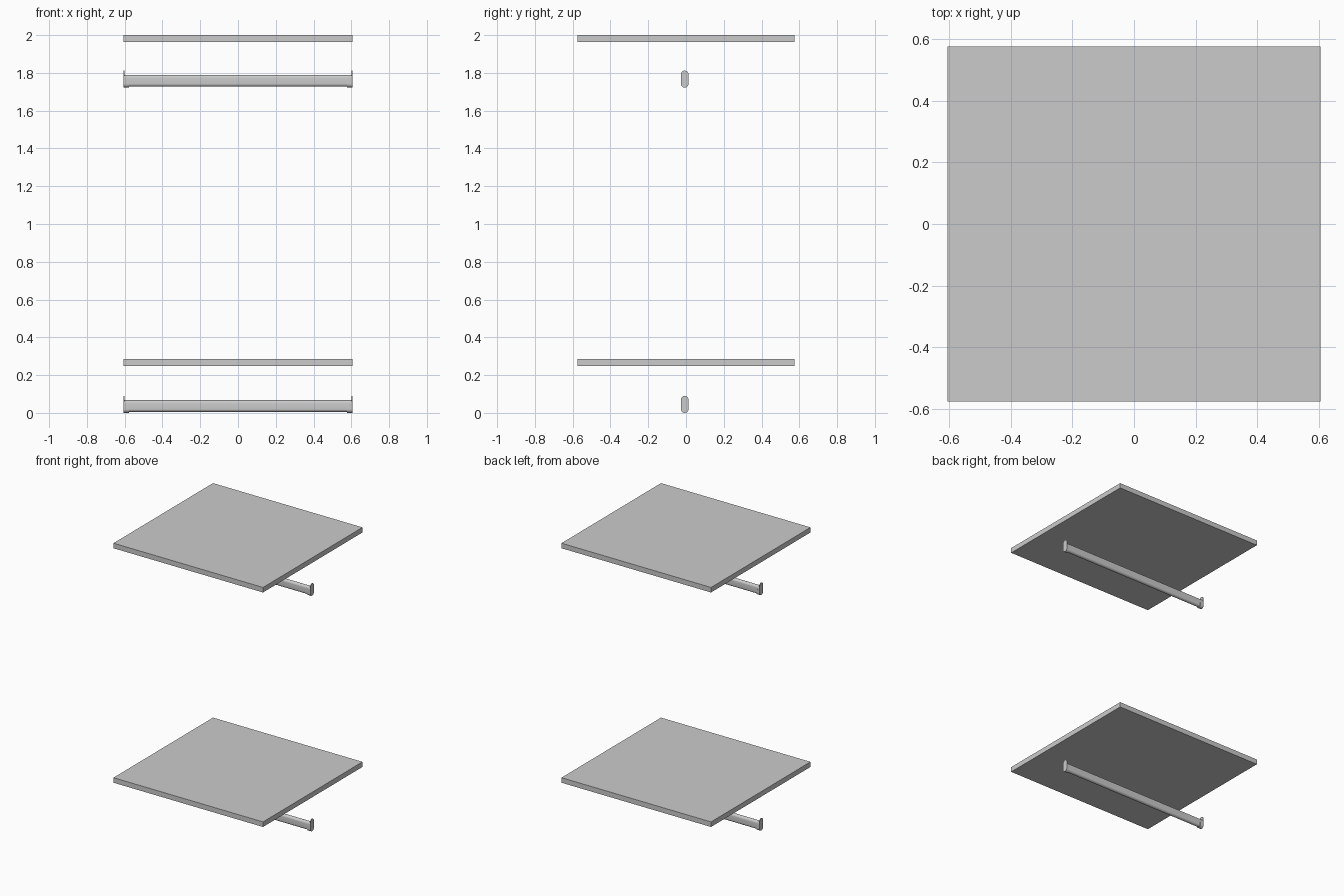
import bpy, bmesh, math

if "Cube" in bpy.data.objects:
    bpy.data.objects.remove(bpy.data.objects["Cube"])

HX, HY = 0.605, 0.575
RAIL_Y = -0.007


def finish(name, bm, smooth=True):
    bmesh.ops.recalc_face_normals(bm, faces=bm.faces)
    me = bpy.data.meshes.new(name)
    bm.to_mesh(me)
    bm.free()
    ob = bpy.data.objects.new(name, me)
    bpy.context.collection.objects.link(ob)
    if smooth:
        bpy.ops.object.select_all(action='DESELECT')
        ob.select_set(True)
        bpy.context.view_layer.objects.active = ob
        bpy.ops.object.shade_smooth_by_angle(angle=math.radians(35))
    return ob


def stadium(r, z0, z1, n=12):
    """Upright rounded slot outline as (y, z) points."""
    top = [(r * math.cos(math.pi * i / n), z1 - r + r * math.sin(math.pi * i / n)) for i in range(n + 1)]
    low = [(-y, z0 + z1 - z) for y, z in top]
    return top + low


def prism(name, outline, x0, x1):
    bm = bmesh.new()
    a = [bm.verts.new((x0, RAIL_Y + y, z)) for y, z in outline]
    b = [bm.verts.new((x1, RAIL_Y + y, z)) for y, z in outline]
    bm.faces.new(a)
    bm.faces.new(b)
    for i in range(len(a)):
        j = (i + 1) % len(a)
        bm.faces.new((a[i], a[j], b[j], b[i]))
    return finish(name, bm)


def cup_depth(z):
    """Cup reach from the wall, tapering in a curve towards its open top."""
    t = min(max((z - 0.036) / 0.022, 0), 1)
    return 0.004 + 0.023 * (1 - t) ** 1.6


def cup(name, side, base):
    ro, ri = 0.02, 0.0165
    zs = [0.058 - 0.004 * i for i in range(7)] + [0.028]
    path = [(1, 0, z) for z in zs]
    path += [(math.cos(a), math.sin(a), 0.02) for a in [-math.pi * i / 16 for i in range(17)]]
    path += [(-1, 0, z) for z in reversed(zs)]
    bm = bmesh.new()
    rings = []
    for c, s, z in path:
        d = cup_depth(z)
        rings.append([bm.verts.new((side * (HX - x), RAIL_Y + r * c, base + z + r * s))
                      for r, x in ((ro, 0.002), (ro, d), (ri, d), (ri, 0.002))])
    for p, q in zip(rings, rings[1:]):
        for i in range(4):
            j = (i + 1) % 4
            bm.faces.new((p[i], p[j], q[j], q[i]))
    bm.faces.new(rings[0])
    bm.faces.new(rings[-1])
    finish(name, bm)


for level, base in (("lower", 0.0), ("upper", 1.722)):
    # shelf board
    top = 0.285 if level == "lower" else 2.0
    bm = bmesh.new()
    bmesh.ops.create_cube(bm, size=1)
    for v in bm.verts:
        v.co = (v.co.x * 2 * HX, v.co.y * 2 * HY, top - 0.0185 + v.co.z * 0.037)
    finish(level + "_shelf", bm, False)
    # oval hanging rail
    prism(level + "_rail", stadium(0.0155, base + 0.005, base + 0.067), -HX + 0.003, HX - 0.003)
    # wall brackets at both ends
    for side, tag in ((-1, "left"), (1, "right")):
        prism(f"{level}_{tag}_plate", stadium(0.02, base, base + 0.09), side * HX, side * (HX - 0.004))
        cup(f"{level}_{tag}_cup", side, base)
